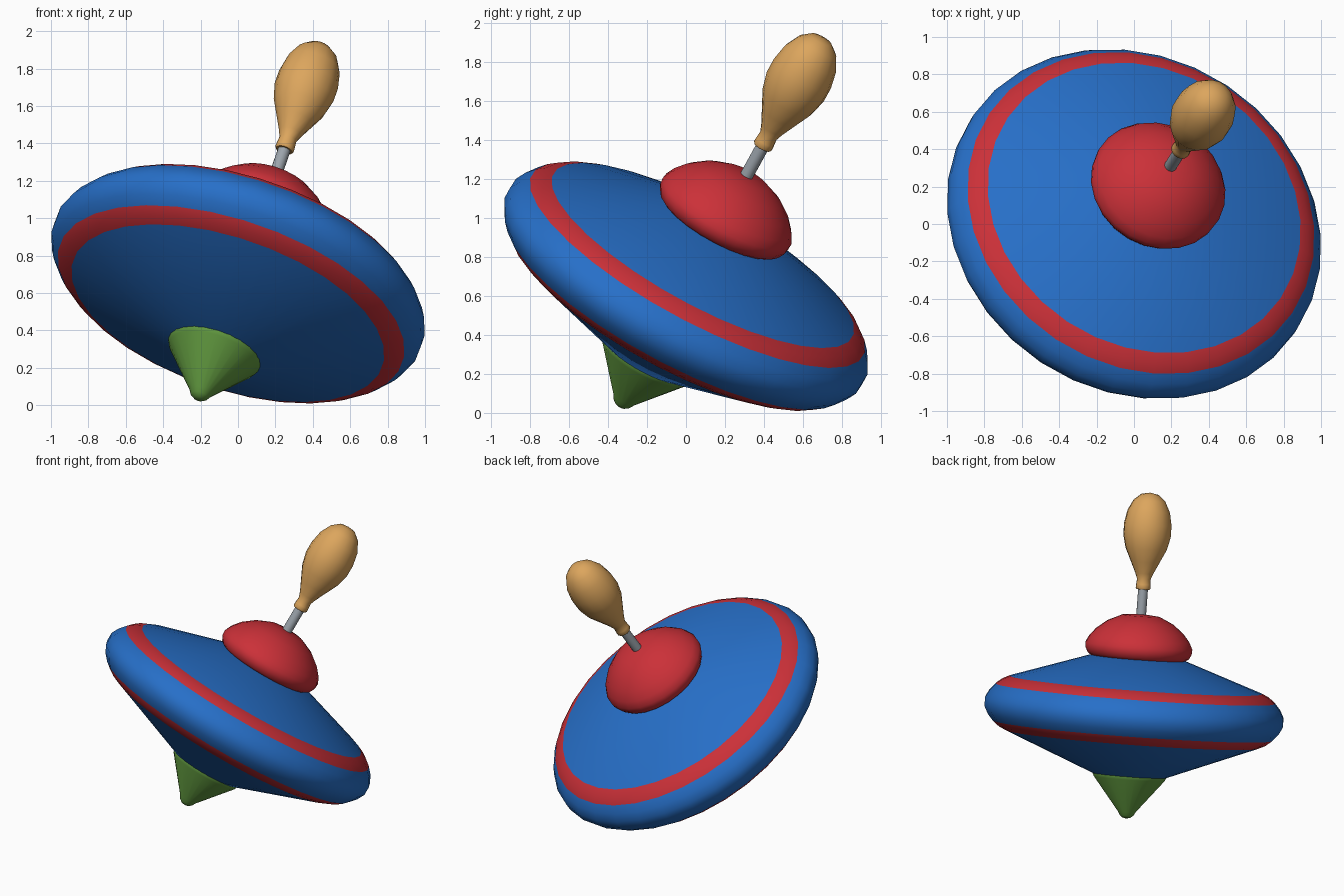
import bpy
import bmesh
import math
from mathutils import Vector

cube = bpy.data.objects.get("Cube")
if cube:
    bpy.data.objects.remove(cube, do_unlink=True)

# The toy leans along this spin axis, about the middle of its disc
AXIS = Vector((0.29, 0.46, 0.84)).normalized()
CENTRE = Vector((0, 0, 0.65))
TILT = Vector((0, 0, 1)).rotation_difference(AXIS)


def material(name, rgb):
    mat = bpy.data.materials.new(name)
    mat.use_nodes = True
    mat.diffuse_color = (*rgb, 1)
    shader = mat.node_tree.nodes["Principled BSDF"]
    shader.inputs["Base Color"].default_value = (*rgb, 1)
    shader.inputs["Roughness"].default_value = 0.6
    return mat


BLUE = material("blue paint", (0.02, 0.16, 0.58))
RED = material("red paint", (0.60, 0.03, 0.04))
GREEN = material("green paint", (0.12, 0.32, 0.05))
WOOD = material("light wood", (0.72, 0.38, 0.11))
STEEL = material("grey steel", (0.33, 0.37, 0.41))


def lathe(name, profile, sides, mats, band_rule=None):
    """Spin (radius, height) points about the axis, then tilt the part."""
    bm = bmesh.new()
    verts = [bm.verts.new((r, 0, h)) for r, h in profile]
    edges = [bm.edges.new(pair) for pair in zip(verts, verts[1:])]
    bmesh.ops.spin(bm, geom=verts + edges, cent=(0, 0, 0), axis=(0, 0, 1),
                   angle=math.tau, steps=sides, use_duplicate=False)
    bmesh.ops.remove_doubles(bm, verts=bm.verts, dist=0.0005)
    bmesh.ops.recalc_face_normals(bm, faces=bm.faces)
    if band_rule:
        for face in bm.faces:
            height = face.calc_center_median().z
            face.material_index = int(band_rule(height))
    mesh = bpy.data.meshes.new(name)
    bm.to_mesh(mesh)
    bm.free()
    for mat in mats:
        mesh.materials.append(mat)
    obj = bpy.data.objects.new(name, mesh)
    bpy.context.collection.objects.link(obj)
    obj.location = CENTRE
    obj.rotation_mode = 'QUATERNION'
    obj.rotation_quaternion = TILT
    bpy.ops.object.select_all(action='DESELECT')
    obj.select_set(True)
    bpy.context.view_layer.objects.active = obj
    bpy.ops.object.shade_smooth_by_angle(angle=math.radians(40))
    return obj


# Disc body: two cones and a rounded rim, with a red band above and below
half_rim = [(0.875, 0.188), (0.927, 0.163), (0.97, 0.128), (1.01, 0.082), (1.037, 0.03)]
body = [(0, 0.40), (0.30, 0.385)] + half_rim
body += [(r, -h) for r, h in reversed(half_rim)]
body += [(0.24, -0.445), (0, -0.445)]
lathe("disc_body", body, 32, [BLUE, RED], lambda h: 0.128 < abs(h) < 0.188)

# Domed cap on top of the disc
lathe("top_cap", [(0, 0.37), (0.32, 0.37), (0.352, 0.39), (0.37, 0.425), (0.372, 0.46),
                  (0.35, 0.505), (0.305, 0.56), (0.23, 0.62), (0.13, 0.667), (0, 0.68)],
      24, [RED])

# Pointed foot under the disc
lathe("foot_cone", [(0, -0.42), (0.257, -0.42), (0.258, -0.437), (0.247, -0.46), (0.062, -0.69),
                    (0.048, -0.715), (0.027, -0.732), (0, -0.738)],
      24, [GREEN])

# Rod and turned handle
lathe("rod", [(0, 0.6), (0.034, 0.6), (0.034, 0.9), (0, 0.9)], 16, [STEEL])
lathe("handle", [(0, 0.85), (0.045, 0.85), (0.052, 0.86), (0.05, 0.885), (0.047, 0.92),
                 (0.062, 0.96), (0.1, 1.04), (0.143, 1.13), (0.165, 1.22), (0.165, 1.30),
                 (0.148, 1.39), (0.11, 1.465), (0.06, 1.508), (0, 1.52)],
      16, [WOOD])
